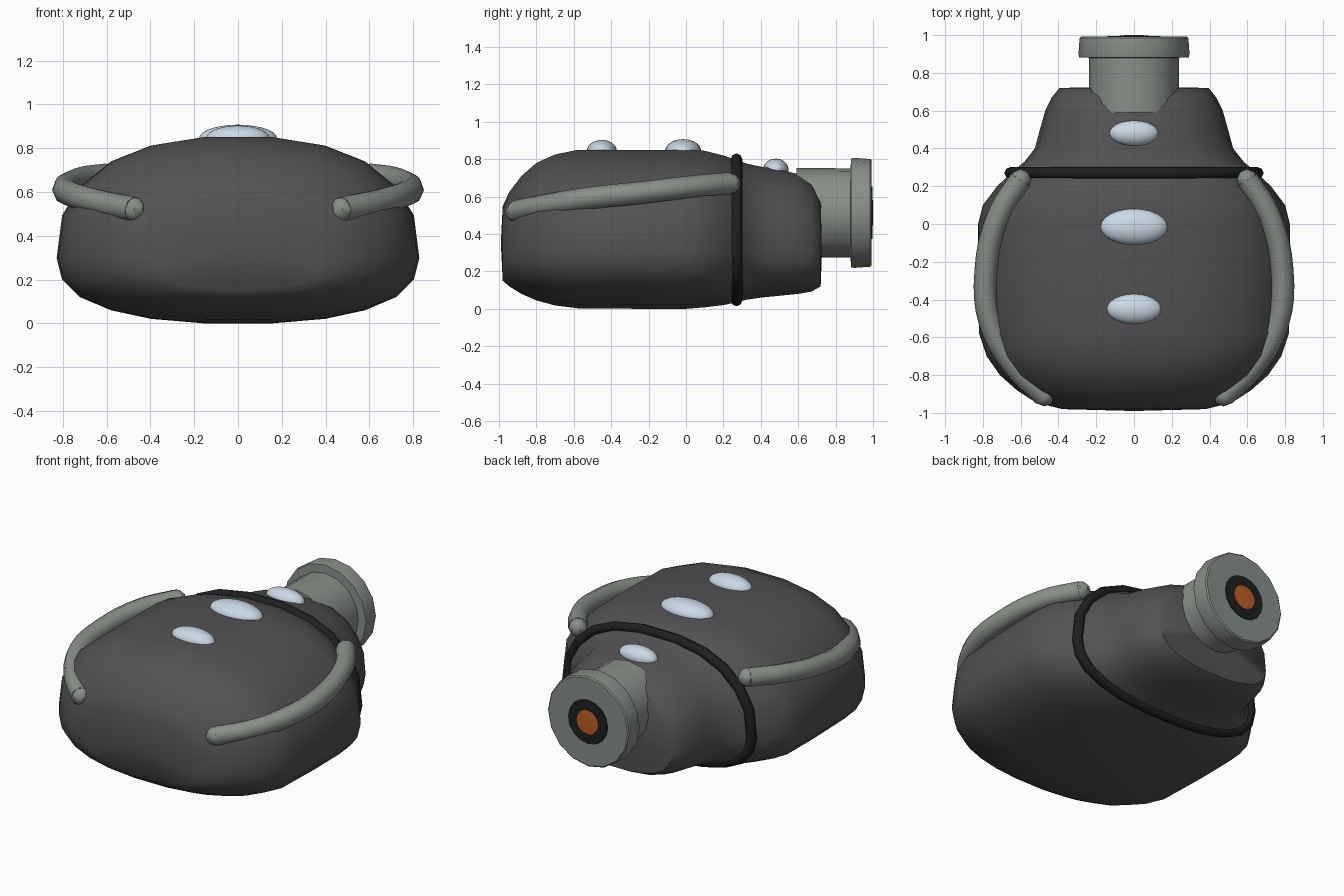
import bpy, bmesh, math
from mathutils import Matrix, Vector

if "Cube" in bpy.data.objects:
    bpy.data.objects.remove(bpy.data.objects["Cube"])


def material(name, rgb):
    m = bpy.data.materials.new(name)
    m.diffuse_color = (*rgb, 1)
    m.use_nodes = True
    m.node_tree.nodes["Principled BSDF"].inputs["Base Color"].default_value = m.diffuse_color
    return m


DARK = material("dark grey", (0.085, 0.085, 0.085))
LIGHT = material("light grey", (0.25, 0.275, 0.25))
BLACK = material("black", (0.013, 0.014, 0.014))
BLUE = material("pale blue", (0.60, 0.70, 0.80))
ORANGE = material("orange", (0.52, 0.11, 0.015))


def finish(ob, mat, angle=40):
    ob.data.materials.clear()
    ob.data.materials.append(mat)
    bpy.ops.object.select_all(action='DESELECT')
    ob.select_set(True)
    bpy.context.view_layer.objects.active = ob
    bpy.ops.object.shade_smooth_by_angle(angle=math.radians(angle))
    return ob


def from_bmesh(name, bm, mat, angle=40):
    bmesh.ops.recalc_face_normals(bm, faces=bm.faces)
    me = bpy.data.meshes.new(name)
    bm.to_mesh(me)
    bm.free()
    ob = bpy.data.objects.new(name, me)
    bpy.context.collection.objects.link(ob)
    return finish(ob, mat, angle)


# Normalised right half of the rounded body cross-section (x, z)
HALF = [(.19, 0), (.48, .024), (.70, .07), (.87, .14), (.97, .235), (1, .35),
        (.97, .58), (.87, .735), (.70, .87), (.48, .955), (.19, 1)]
SECTION = HALF + [(-x, z) for x, z in reversed(HALF)]


def section(y, w, lo, hi):
    return [Vector((x * w, y, lo + z * (hi - lo))) for x, z in SECTION]


def loft(name, rings, ends, mat):
    bm = bmesh.new()
    loops = [[bm.verts.new(p) for p in r] for r in rings]
    n = len(loops[0])
    for a, b in zip(loops, loops[1:]):
        for i in range(n):
            bm.faces.new((a[i], a[(i + 1) % n], b[(i + 1) % n], b[i]))
    for loop, tip in zip((loops[0], loops[-1]), ends):
        c = bm.verts.new(tip)
        for i in range(n):
            bm.faces.new((loop[i], loop[(i + 1) % n], c))
    return from_bmesh(name, bm, mat, 50)


# Body: y, half width, bottom, top
BODY = [(-.98, .38, .15, .55), (-.945, .52, .12, .625), (-.88, .62, .08, .71),
        (-.80, .71, .045, .78), (-.70, .78, .018, .825), (-.58, .82, .003, .85),
        (-.25, .828, 0, .85), (0, .825, 0, .85), (.10, .80, .008, .845),
        (.20, .725, .02, .82), (.27, .65, .035, .795), (.33, .58, .05, .775),
        (.40, .525, .06, .76), (.50, .498, .07, .745), (.60, .47, .08, .72),
        (.67, .435, .092, .685), (.72, .395, .12, .61)]
loft("body", [section(*r) for r in BODY], [(0, -.99, .35), (0, .73, .38)], DARK)


def tube(name, pts, radius, mat, cyclic=False, spline='POLY'):
    cu = bpy.data.curves.new(name, 'CURVE')
    cu.dimensions = '3D'
    cu.bevel_depth = radius
    cu.bevel_resolution = 2
    cu.resolution_u = 4
    cu.use_fill_caps = not cyclic
    if spline == 'POLY':
        s = cu.splines.new('POLY')
        s.points.add(len(pts) - 1)
        for p, q in zip(s.points, pts):
            p.co = (*q, 1)
    else:
        s = cu.splines.new('BEZIER')
        s.bezier_points.add(len(pts) - 1)
        for p, q in zip(s.bezier_points, pts):
            p.co = q
            p.handle_left_type = p.handle_right_type = 'AUTO'
    s.use_cyclic_u = cyclic
    ob = bpy.data.objects.new(name, cu)
    bpy.context.collection.objects.link(ob)
    bpy.ops.object.select_all(action='DESELECT')
    ob.select_set(True)
    bpy.context.view_layer.objects.active = ob
    bpy.ops.object.convert(target='MESH')
    return finish(bpy.context.object, mat, 50)


# Black band around the shoulder
tube("shoulder_band", section(.27, .655, .045, .80), .031, BLACK, cyclic=True)

# Side handles
PATH = [(.60, .235, .67), (.715, .05, .655), (.785, -.25, .62),
        (.76, -.53, .59), (.63, -.76, .55), (.475, -.91, .52)]
for side, s in (("right", 1), ("left", -1)):
    pts = [(s * x, y, z) for x, y, z in PATH]
    tube(side + "_handle", pts, .06, LIGHT, spline='BEZIER')
    # Blunt tips closing the handle ends
    for end, p in (("front", pts[-1]), ("rear", pts[0])):
        bm = bmesh.new()
        bmesh.ops.create_uvsphere(bm, u_segments=8, v_segments=6, radius=.056)
        bmesh.ops.translate(bm, vec=p, verts=bm.verts)
        from_bmesh(f"{side}_handle_{end}_tip", bm, LIGHT)


def lathe_y(name, profile, z, mat, seg=16):
    # Profile of (radius, y) turned about a lengthwise axis
    bm = bmesh.new()
    loops = []
    for r, y in profile:
        loops.append([bm.verts.new((r * math.cos(2 * math.pi * i / seg), y,
                                    z + r * math.sin(2 * math.pi * i / seg)))
                      for i in range(seg)])
    for a, b in zip(loops, loops[1:]):
        for i in range(seg):
            j = (i + 1) % seg
            bm.faces.new((a[i], a[j], b[j], b[i]))
    bm.faces.new(loops[0])
    bm.faces.new(loops[-1])
    return from_bmesh(name, bm, mat, 30)


# Nozzle with flange, black port and orange centre
lathe_y("nozzle", [(.24, .59), (.238, .88), (.29, .882), (.294, .90),
                   (.288, .985), (.28, .992)], .513, LIGHT)
lathe_y("nozzle_port", [(.145, .98), (.14, .996)], .513, BLACK)
lathe_y("nozzle_centre", [(.08, .985), (.076, .998), (.04, 1.0)], .513, ORANGE)

# Pale oval studs along the top: y, z, radii
for i, (y, z, rx, ry, rz) in enumerate([(-.45, .845, .145, .08, .058),
                                        (-.015, .845, .178, .096, .062),
                                        (.48, .745, .13, .068, .058)]):
    bm = bmesh.new()
    bmesh.ops.create_uvsphere(bm, u_segments=24, v_segments=14, radius=1)
    bmesh.ops.transform(bm, verts=bm.verts, matrix=Matrix.Translation((0, y, z))
                        @ Matrix.Diagonal((rx, ry, rz, 1)))
    from_bmesh(f"top_stud_{i + 1}", bm, BLUE, 60)
